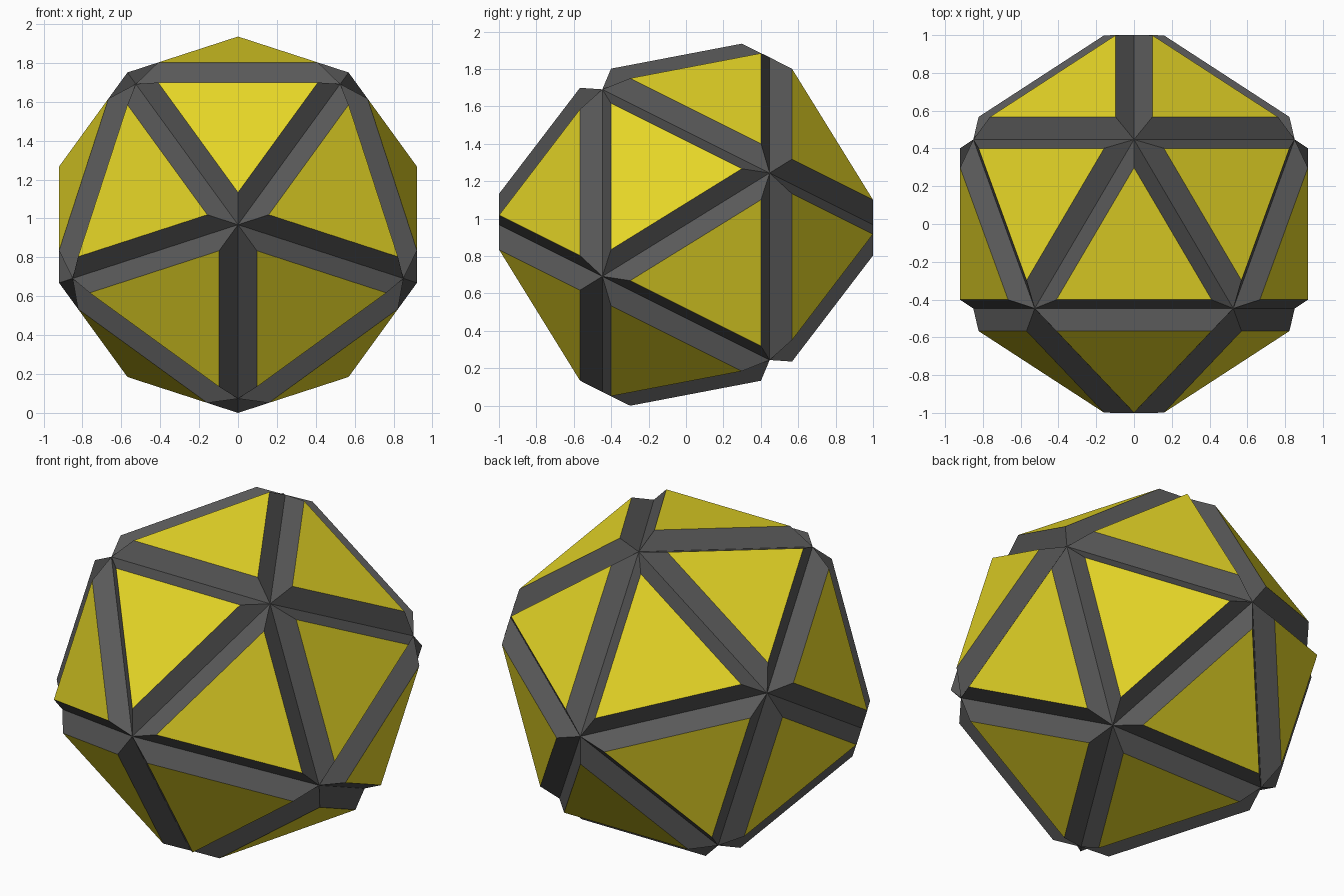
import bpy, bmesh
from mathutils import Matrix, Vector

if "Cube" in bpy.data.objects:
    bpy.data.objects.remove(bpy.data.objects["Cube"])


def material(name, rgb):
    m = bpy.data.materials.new(name)
    m.diffuse_color = (*rgb, 1)
    m.use_nodes = True
    m.node_tree.nodes["Principled BSDF"].inputs["Base Color"].default_value = m.diffuse_color
    return m


# Icosahedron turned so two opposite corners point to front and back
bm = bmesh.new()
bmesh.ops.create_icosphere(bm, subdivisions=1, radius=1.0)
turn = Matrix(((0, 1, 0, 0), (0, 0, 1, 0), (1, 0, 0, 0), (0, 0, 0, 1)))
bmesh.ops.transform(bm, matrix=turn, verts=bm.verts)
bm.normal_update()

# Raised panel on every face: the sloping sides form V grooves
panels = list(bm.faces)
walls = bmesh.ops.inset_individual(bm, faces=panels, thickness=0.0662,
                                   depth=0.10, use_even_offset=True)["faces"]
for f in walls:
    f.material_index = 1
for f in bm.faces:
    f.smooth = False

# Stand it on the ground
low = min(v.co.z for v in bm.verts)
bmesh.ops.translate(bm, vec=Vector((0, 0, -low)), verts=bm.verts)

mesh = bpy.data.meshes.new("panelled_ball")
mesh.materials.append(material("yellow_panel", (0.8, 0.68, 0.02)))
mesh.materials.append(material("dark_groove", (0.1, 0.1, 0.1)))
bm.to_mesh(mesh)
bm.free()
bpy.context.collection.objects.link(bpy.data.objects.new("panelled_ball", mesh))
